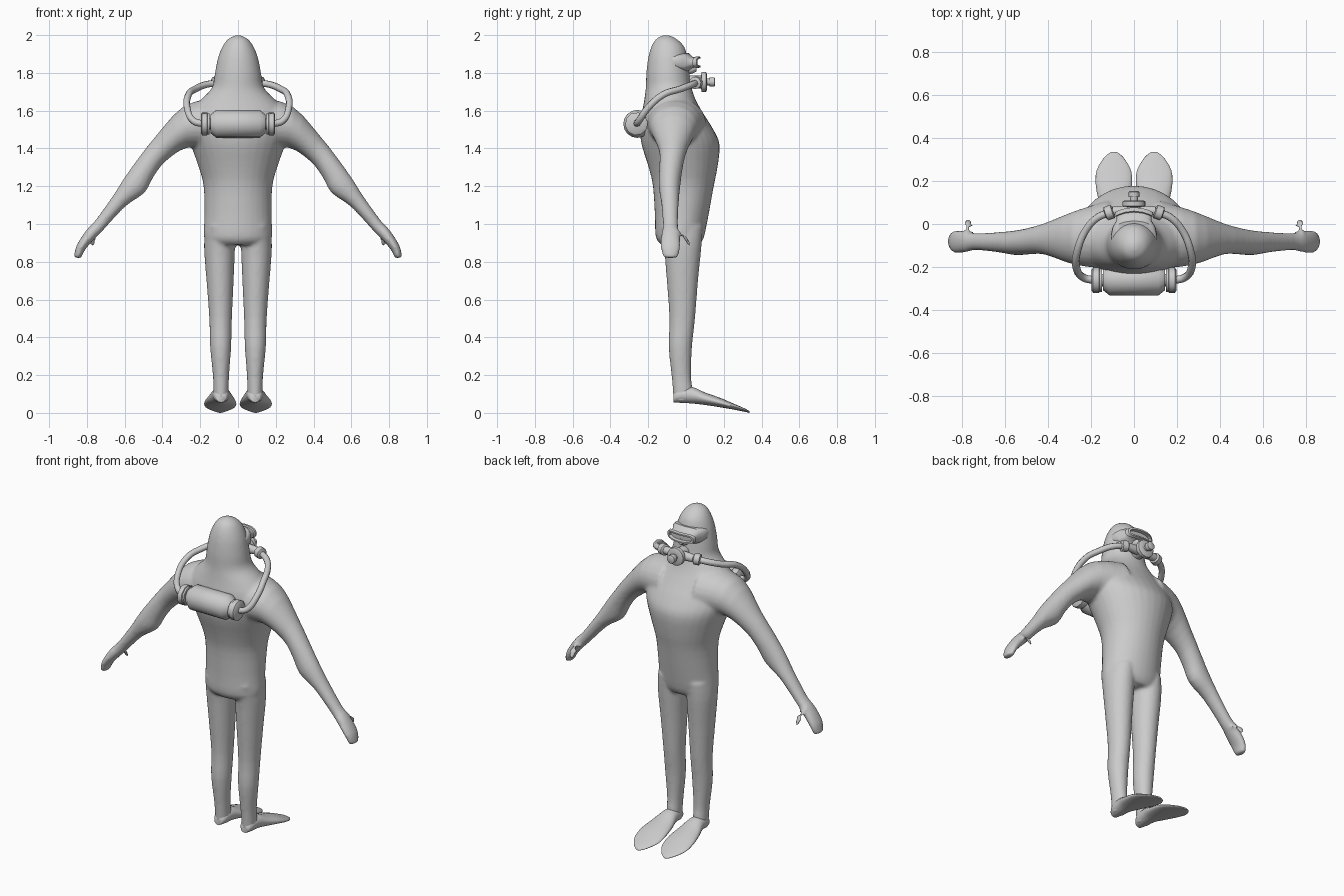
import bpy, bmesh, math
from mathutils import Vector as V

GREY = bpy.data.materials.new("suit grey")
GREY.diffuse_color = (0.6, 0.6, 0.6, 1)


def finish(obj, angle=40):
    if not obj.data.materials:
        obj.data.materials.append(GREY)
    bpy.ops.object.select_all(action='DESELECT')
    obj.select_set(True)
    bpy.context.view_layer.objects.active = obj
    bpy.ops.object.shade_smooth_by_angle(angle=math.radians(angle))


def spline(a, b, c, d, t):
    return 0.5 * (2 * b + (c - a) * t + (2 * a - 5 * b + 4 * c - d) * t * t
                  + (3 * b - a - 3 * c + d) * t ** 3)


def loft(bm, rings, sides=24, steps=3, power=1.0):
    """Skin rings given as (centre, half axis u, half axis v)."""
    rings = [tuple(V(p) for p in r) for r in rings]
    full = []
    for i in range(len(rings) - 1):
        q = [rings[max(0, min(len(rings) - 1, i + k))] for k in (-1, 0, 1, 2)]
        for s in range(steps):
            full.append([spline(q[0][j], q[1][j], q[2][j], q[3][j], s / steps) for j in range(3)])
    full.append(rings[-1])
    loops = []
    for c, u, v in full:
        loop = []
        for k in range(sides):
            a = 2 * math.pi * k / sides
            x, y = math.cos(a), math.sin(a)
            x = math.copysign(abs(x) ** power, x)
            y = math.copysign(abs(y) ** power, y)
            loop.append(bm.verts.new(c + u * x + v * y))
        loops.append(loop)
    for a, b in zip(loops, loops[1:]):
        for k in range(sides):
            n = (k + 1) % sides
            bm.faces.new((a[k], a[n], b[n], b[k]))
    bm.faces.new(loops[0])
    bm.faces.new(loops[-1])


def to_object(bm, name):
    bmesh.ops.recalc_face_normals(bm, faces=bm.faces[:])
    me = bpy.data.meshes.new(name)
    bm.to_mesh(me)
    bm.free()
    obj = bpy.data.objects.new(name, me)
    bpy.context.collection.objects.link(obj)
    return obj


def level(z, x, half, back, front):
    return ((x, (back + front) / 2, z), (half, 0, 0), (0, (front - back) / 2, 0))


def cross(y, x, half, low, high):
    return ((x, y, (low + high) / 2), (half, 0, 0), (0, 0, (high - low) / 2))


def limb(s, top, low, back, front):
    t, b = V((s * top[0], 0, top[1])), V((s * low[0], 0, low[1]))
    return ((t + b) / 2 + V((0, (back + front) / 2, 0)), (t - b) / 2, (0, (front - back) / 2, 0))


# Body: hooded head, torso, legs, arms and thumbs fused into one skin
body = bmesh.new()
loft(body, [level(*r) for r in (
    (0.89, 0, 0.150, -0.13, 0.07), (0.93, 0, 0.180, -0.16, 0.095), (1.05, 0, 0.178, -0.165, 0.12),
    (1.2, 0, 0.182, -0.175, 0.147), (1.3, 0, 0.208, -0.198, 0.167), (1.42, 0, 0.25, -0.235, 0.178),
    (1.5, 0, 0.275, -0.243, 0.145), (1.58, 0, 0.265, -0.235, 0.095), (1.65, 0, 0.205, -0.222, 0.055),
    (1.72, 0, 0.138, -0.213, 0.03), (1.8, 0, 0.122, -0.21, 0.018), (1.88, 0, 0.106, -0.2, 0.008),
    (1.94, 0, 0.082, -0.183, -0.01), (1.98, 0, 0.052, -0.158, -0.05), (2.0, 0, 0.012, -0.12, -0.09))], 32)
for s in (-1, 1):
    loft(body, [level(z, s * x, h, b, f) for z, x, h, b, f in (
        (0.99, 0.095, 0.078, -0.14, 0.09), (0.88, 0.098, 0.082, -0.118, 0.082),
        (0.7, 0.095, 0.072, -0.102, 0.064), (0.5, 0.092, 0.06, -0.088, 0.048),
        (0.35, 0.092, 0.056, -0.092, 0.032), (0.2, 0.09, 0.043, -0.077, 0.027),
        (0.12, 0.09, 0.041, -0.07, 0.035), (0.06, 0.09, 0.038, -0.066, 0.03))])
    loft(body, [limb(s, *r) for r in (
        ((0.12, 1.67), (0.12, 1.38), -0.21, 0.11), ((0.29, 1.622), (0.265, 1.405), -0.19, 0.06),
        ((0.44, 1.46), (0.385, 1.33), -0.143, 0.005), ((0.53, 1.345), (0.45, 1.245), -0.142, -0.018),
        ((0.605, 1.24), (0.495, 1.165), -0.145, -0.03), ((0.665, 1.145), (0.60, 1.09), -0.132, -0.038),
        ((0.755, 1.02), (0.72, 0.96), -0.122, -0.042), ((0.805, 0.965), (0.765, 0.915), -0.132, -0.032),
        ((0.855, 0.885), (0.812, 0.86), -0.134, -0.03), ((0.869, 0.825), (0.83, 0.817), -0.118, -0.045))])
    loft(body, [((s * x, y, z), (s * r, 0, r * .6), (0, r * .8, -r * .6)) for x, y, z, r in (
        (0.765, -0.065, 0.965, 0.026), (0.768, -0.02, 0.945, 0.022),
        (0.772, 0.003, 0.915, 0.020), (0.776, 0.018, 0.887, 0.014))], 12)
body = to_object(body, "diver_body")
remesh = body.modifiers.new("fuse", 'REMESH')
remesh.mode = 'VOXEL'
remesh.voxel_size = 0.0095
remesh.use_smooth_shade = True
soft = body.modifiers.new("soften", 'SMOOTH')
soft.factor = 0.5
soft.iterations = 6
finish(body, 60)
remesh.use_smooth_shade = True

# Flippers
for s, side in ((-1, "left"), (1, "right")):
    bm = bmesh.new()
    loft(bm, [cross(y, s * x, h, lo, hi) for y, x, h, lo, hi in (
        (-0.066, 0.09, 0.025, 0.056, 0.10), (-0.04, 0.09, 0.04, 0.054, 0.13),
        (0.03, 0.09, 0.05, 0.05, 0.138), (0.1, 0.092, 0.07, 0.042, 0.108),
        (0.18, 0.094, 0.084, 0.03, 0.08), (0.25, 0.094, 0.08, 0.018, 0.05),
        (0.31, 0.094, 0.045, 0.006, 0.024), (0.335, 0.094, 0.014, 0.0, 0.01))])
    finish(to_object(bm, side + "_flipper"), 60)


def turned(name, profile, centre, axis, sides):
    """Turn (distance, radius) pairs about an axis through centre."""
    bm = bmesh.new()
    axis = V(axis).normalized()
    u = axis.orthogonal().normalized()
    v = axis.cross(u)
    loft(bm, [(V(centre) + axis * d, u * r, v * r) for d, r in profile], sides, 1)
    finish(to_object(bm, name))


# Air tank with end valves
turned("air_tank", ((-0.145, 0.05), (-0.115, 0.074), (0.115, 0.074), (0.145, 0.05)),
       (0, -0.258, 1.53), (1, 0, 0), 16)
for s, side in ((-1, "left"), (1, "right")):
    turned(side + "_tank_valve", ((0.135, 0.03), (0.15, 0.03), (0.15, 0.056), (0.165, 0.056),
           (0.165, 0.047), (0.17, 0.047), (0.155, 0.061), (0.197, 0.061), (0.197, 0.03))[:4],
           (0, -0.262, 1.53), (s, 0, 0), 10)
    turned(side + "_valve_cap", ((0.16, 0.055), (0.163, 0.061), (0.19, 0.061), (0.197, 0.05)),
           (0, -0.262, 1.53), (s, 0, 0), 10)
    # Breathing hose
    cu = bpy.data.curves.new(side + "_hose", 'CURVE')
    cu.dimensions = '3D'
    cu.bevel_depth = 0.018
    cu.bevel_resolution = 2
    cu.resolution_u = 5
    pts = ((0.185, -0.262, 1.53), (0.235, -0.25, 1.545), (0.268, -0.205, 1.61), (0.262, -0.12, 1.685),
           (0.225, -0.03, 1.715), (0.17, 0.03, 1.738), (0.11, 0.055, 1.748))
    sp = cu.splines.new('BEZIER')
    sp.bezier_points.add(len(pts) - 1)
    for bp, p in zip(sp.bezier_points, pts):
        bp.co = (s * p[0], p[1], p[2])
        bp.handle_left_type = bp.handle_right_type = 'AUTO'
    cu.materials.append(GREY)
    bpy.context.collection.objects.link(bpy.data.objects.new(side + "_hose", cu))
    turned(side + "_hose_connector", ((-0.02, 0.026), (-0.016, 0.033), (0.016, 0.033), (0.02, 0.026)),
           (s * 0.115, 0.053, 1.748), (s, -0.35, -0.1), 10)

# Mouthpiece: cross tube, round regulator and front button
turned("mouthpiece_tube", ((-0.1, 0.022), (-0.05, 0.026), (0.05, 0.026), (0.1, 0.022)),
       (0, 0.06, 1.75), (1, 0, 0), 12)
turned("regulator", ((0.0, 0.035), (0.08, 0.035), (0.083, 0.054), (0.105, 0.054), (0.11, 0.045),
                     (0.11, 0.018), (0.125, 0.018), (0.125, 0.025), (0.15, 0.025), (0.153, 0.02)),
       (0, 0, 1.752), (0, 1, 0), 14)

# Dive mask: face skirt, raised rim and recessed lens
bm = bmesh.new()
loft(bm, [cross(*r) for r in (
    (-0.05, 0, 0.105, 1.825, 1.895), (-0.02, 0, 0.108, 1.812, 1.903), (0.015, 0, 0.1, 1.808, 1.906),
    (0.035, 0, 0.082, 1.825, 1.885), (0.055, 0, 0.082, 1.83, 1.882), (0.06, 0, 0.092, 1.825, 1.888),
    (0.078, 0, 0.088, 1.83, 1.885), (0.077, 0, 0.076, 1.838, 1.876), (0.058, 0, 0.072, 1.841, 1.873))],
    24, 1, 0.6)
# Sweep the mask sides back around the face
for v in bm.verts:
    v.co.y -= 3.0 * v.co.x ** 2
finish(to_object(bm, "dive_mask"))
bm = bmesh.new()
loft(bm, [cross(*r) for r in ((0.0, 0, 0.03, 1.79, 1.84), (0.035, 0, 0.028, 1.797, 1.84),
                              (0.055, 0, 0.016, 1.808, 1.845))], 12, 2)
finish(to_object(bm, "mask_nose"))
